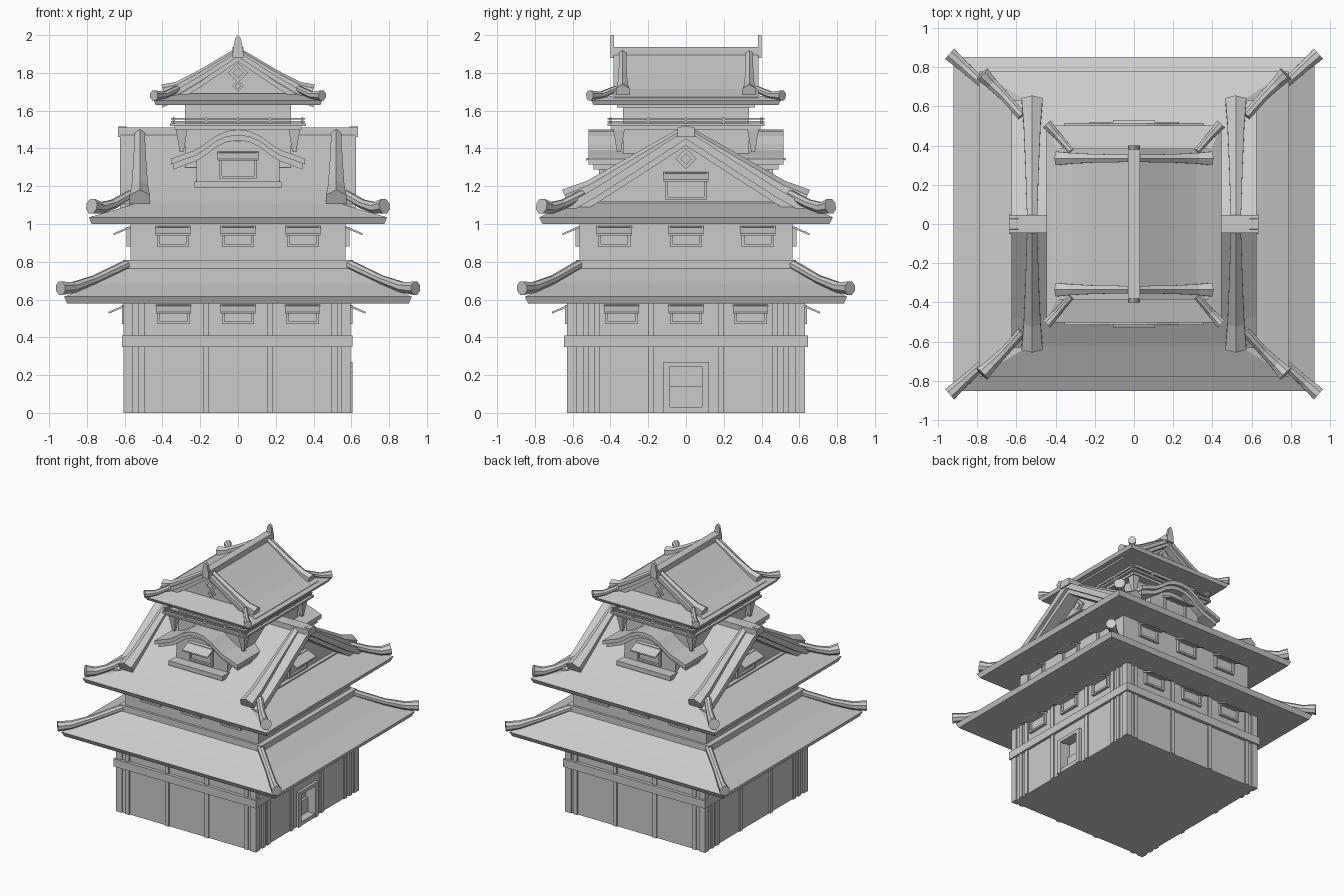
import bpy, math
from mathutils import Vector, Matrix

if "Cube" in bpy.data.objects:
    bpy.data.objects.remove(bpy.data.objects["Cube"])


def mesh(name, verts, faces, rot=0):
    me = bpy.data.meshes.new(name)
    me.from_pydata([Matrix.Rotation(math.radians(rot), 3, 'Z') @ Vector(v) for v in verts], [], faces)
    import bmesh
    bm = bmesh.new()
    bm.from_mesh(me)
    bmesh.ops.recalc_face_normals(bm, faces=bm.faces)
    bm.to_mesh(me)
    bm.free()
    ob = bpy.data.objects.new(name, me)
    bpy.context.collection.objects.link(ob)
    return ob


def skin(name, rings, rot=0):
    n = len(rings[0])
    verts = [v for r in rings for v in r]
    faces = [(i * n + j, i * n + (j + 1) % n, (i + 1) * n + (j + 1) % n, (i + 1) * n + j)
             for i in range(len(rings) - 1) for j in range(n)]
    faces += [tuple(range(n)), tuple(range(len(verts) - n, len(verts)))]
    return mesh(name, verts, faces, rot)


def loft(name, levels, c=(0, 0), rot=0):
    # stacked rectangles: half x, half y, z
    return skin(name, [[(c[0] - a, c[1] - b, z), (c[0] + a, c[1] - b, z), (c[0] + a, c[1] + b, z),
                        (c[0] - a, c[1] + b, z)] for a, b, z in levels], rot)


def box(name, x0, x1, y0, y1, z0, z1, rot=0):
    return loft(name, [((x1 - x0) / 2, (y1 - y0) / 2, z0), ((x1 - x0) / 2, (y1 - y0) / 2, z1)],
                ((x0 + x1) / 2, (y0 + y1) / 2), rot)


def prism(name, prof, y0, y1, rot=0):
    # profile in x,z extruded along y
    return skin(name, [[(u, y, z) for u, z in prof] for y in (y0, y1)], rot)


def strip(name, half, thick, y0, y1, rot=0):
    # mirrored roof sheet with vertical thickness
    top = [(-u, z) for u, z in reversed(half[1:])] + half
    n = len(top)
    verts = [(u, y, z - t) for y in (y0, y1) for t in (0, thick) for u, z in top]
    faces = []
    for i in range(n - 1):
        for a, b in ((0, n), (n, 3 * n), (3 * n, 2 * n), (2 * n, 0)):
            faces.append((a + i, a + i + 1, b + i + 1, b + i))
    for i in (0, n - 1):
        faces.append((i, n + i, 3 * n + i, 2 * n + i))
    return mesh(name, verts, faces, rot)


def tube(name, pts, radii, n=8):
    # faceted ridge roll along a path
    pts = [Vector(p) for p in pts]
    rings = []
    for i, p in enumerate(pts):
        t = (pts[min(i + 1, len(pts) - 1)] - pts[max(i - 1, 0)]).normalized()
        s = t.cross(Vector((0, 0, 1))).normalized()
        u = s.cross(t)
        rings.append([p + radii[i] * (math.cos(a) * s + math.sin(a) * u)
                      for a in [2 * math.pi * (k + .5) / n for k in range(n)]])
    return skin(name, rings)


def window(name, u, d, z0, z1, w, rot):
    # frame, recessed pane, crossbar and propped shutter
    t = .014
    for s in (-1, 1):
        e = u + s * (w - t / 2)
        box(name + "_jamb", e - t / 2, e + t / 2, -d - .02, -d + .02, z0, z1, rot)
    for z in (z0, z1 - t):
        box(name + "_rail", u - w, u + w, -d - .02, -d + .02, z, z + t, rot)
    box(name + "_pane", u - w, u + w, -d - .004, -d + .02, z0, z1, rot)
    y, h = -d, z1 + .005
    skin(name + "_shutter", [[(x, y, h), (x, y - .09, h - .04), (x, y - .09, h - .05), (x, y, h - .012)]
                             for x in (u - w - .008, u + w + .008)], rot)


def diamond(name, z, r, d, rot):
    for k, e in ((1, .015), (.55, .025)):
        prism(name, [(r * k, z), (0, z + r * k), (-r * k, z), (0, z - r * k)], -d - e, -d + .02, rot)


SIGNS = [(a, b) for a in (-1, 1) for b in (-1, 1)]

# ground floor walls with door recess
walls = box("ground_floor_walls", -.595, .585, -.62, .62, 0, .6)
cutter = box("door_cutter", .52, .7, -.085, .085, .03, .25)
cutter.hide_render = True
cutter.hide_viewport = True
cut = walls.modifiers.new("door_recess", 'BOOLEAN')
cut.object = cutter
cut.solver = 'EXACT'
box("wall_band", -.615, .605, -.645, .645, .35, .41)
for a, b in SIGNS:
    cx, cy = a * .575 - .005, b * .605
    box("corner_post", cx - .025, cx + .025, cy - .025, cy + .025, 0, .6)
for rot, d, us in ((0, .63, (-.51, -.17, .17, .51)), (180, .63, (-.51, -.17, .17, .51)),
                   (90, .595, (-.53, -.47, -.185, .185, .47, .53)), (270, .605, (-.53, -.47, -.185, .185, .47, .53))):
    for u in us:
        box("wall_post", u - .016, u + .016, -d, -d + .03, 0, .59, rot)

# door surround on the right side
for s in (-1, 1):
    box("door_jamb", .57, .605, s * .103 - .018, s * .103 + .018, 0, .27)
box("door_lintel", .57, .605, -.12, .12, .245, .27)
box("door_threshold", .57, .6, -.09, .09, 0, .03)
box("door_panel", .52, .54, -.085, .085, .03, .14)

# second floor
box("second_floor_walls", -.57, .57, -.565, .565, .76, 1.02)
box("second_floor_ledge", -.61, .61, -.583, .583, .74, .81)
for rot, d1, d2, s2 in ((0, .62, .565, .345), (90, .585, .57, .38), (180, .62, .565, .345), (270, .595, .57, .38)):
    for k in (-1, 0, 1):
        window("lower_window", k * .342, d1, .47, .57, .085, rot)
        window("upper_window", k * s2, d2, .88, .985, .085, rot)

# lower hipped roof
loft("lower_roof", [(.905, .835, .58), (.92, .853, .615), (.76, .71, .685), (.61, .58, .765)])
for a, b in SIGNS:
    tube("lower_hip_ridge", [(a * .59, b * .565, .785), (a * .76, b * .705, .705), (a * .87, b * .805, .665),
                             (a * .94, b * .868, .66)], [.026, .024, .03, .038])

# middle roof: skirt, gable sheets, ridges
loft("middle_roof_skirt", [(.775, .76, 1.0), (.79, .777, 1.035), (.5, .6, 1.12)])
mid = [(0, 1.5), (.3, 1.305), (.48, 1.19), (.63, 1.105)]
strip("middle_roof_gable", mid, .05, -.625, .625, 90)
strip("middle_bargeboard", [(u, z - .04) for u, z in mid], .045, -.6, .6, 90)
prism("middle_gable_wall", [(-.6, 1.08), (.6, 1.08), (0, 1.46)], -.5, .5, 90)
box("middle_ridge", -.635, .635, -.045, .045, 1.46, 1.51)
for a, b in SIGNS:
    tube("middle_hip_ridge", [(a * .57, b * .55, 1.155), (a * .66, b * .65, 1.105), (a * .725, b * .715, 1.085),
                              (a * .775, b * .765, 1.095)], [.026, .026, .032, .042])
    tube("middle_gable_ridge", [(a * .52, b * .03, 1.475), (a * .52, b * .3, 1.31), (a * .52, b * .5, 1.185),
                                (a * .52, b * .63, 1.125)], [.03, .04, .05, .062], 6)
for rot in (90, 270):
    window("gable_window", 0, .5, 1.13, 1.27, .11, rot)
    diamond("gable_diamond", 1.345, .055, .5, rot)
    box("gable_base_beam", -.5, .5, -.53, -.49, 1.09, 1.12, rot)
    prism("gable_pendant", [(-.05, 1.46), (-.025, 1.515), (.025, 1.515), (.05, 1.46)], -.635, -.59, rot)

# curved dormers, front and back
curve = [(0, 1.5), (.06, 1.492), (.12, 1.465), (.18, 1.42), (.23, 1.39), (.29, 1.37), (.355, 1.345)]
strip("curved_dormer_roof", curve, .03, -.515, .515)
strip("curved_dormer_trim", [(u * .96, z - .022) for u, z in curve], .035, -.49, .49)
prism("dormer_wall", [(-.22, 1.18), (.22, 1.18), (.22, 1.36), (.1, 1.44), (-.1, 1.44), (-.22, 1.36)], -.44, .44)
box("dormer_sill", -.23, .23, -.52, .52, 1.19, 1.225)
for rot in (0, 180):
    window("dormer_window", 0, .44, 1.24, 1.38, .1, rot)

# top floor with balcony
box("top_floor_walls", -.28, .28, -.333, .333, 1.3, 1.66)
box("balcony_floor", -.335, .335, -.395, .395, 1.5, 1.518)
box("balcony_deck", -.36, .36, -.415, .415, 1.518, 1.532)
for s in (-1, 1):
    for z in (1.541, 1.556):
        box("balcony_rail_front", -.355, .355, s * .4 - .005, s * .4 + .005, z - .004, z + .004)
        box("balcony_rail_side", s * .34 - .005, s * .34 + .005, -.415, .415, z - .004, z + .004)
    for k in range(-2, 3):
        box("rail_post_front", k * .17 - .006, k * .17 + .006, s * .4 - .006, s * .4 + .006, 1.53, 1.565)
        box("rail_post_side", s * .34 - .006, s * .34 + .006, k * .2 - .006, k * .2 + .006, 1.53, 1.565)
for a, b in SIGNS:
    loft("balcony_bracket", [(.01, .01, 1.38), (.03, .03, 1.5)], (a * .298, b * .355))

# top roof: skirt, gable sheets, ridges
loft("top_roof_skirt", [(.435, .49, 1.63), (.447, .503, 1.655), (.37, .33, 1.692)])
top = [(0, 1.915), (.2, 1.785), (.32, 1.715), (.42, 1.672)]
strip("top_roof_gable", top, .03, -.385, .385)
strip("top_bargeboard", [(u * .95, z - .025) for u, z in top], .03, -.365, .365)
prism("top_gable_wall", [(-.38, 1.67), (.38, 1.67), (0, 1.89)], -.315, .315)
box("top_ridge", -.03, .03, -.39, .39, 1.89, 1.937)
for a, b in SIGNS:
    tube("top_hip_ridge", [(a * .32, b * .37, 1.715), (a * .39, b * .45, 1.682), (a * .445, b * .51, 1.68)],
         [.018, .02, .029])
    tube("top_gable_ridge", [(a * .02, b * .335, 1.9), (a * .2, b * .335, 1.79), (a * .32, b * .335, 1.722),
                             (a * .395, b * .335, 1.7)], [.022, .025, .032, .04], 6)
for rot in (0, 180):
    diamond("top_diamond", 1.8, .053, .315, rot)
    diamond("top_small_diamond", 1.73, .03, .315, rot)
    prism("ridge_finial", [(-.03, 1.88), (.03, 1.88), (.026, 1.93), (.014, 1.985), (0, 2.0),
                           (-.014, 1.985), (-.026, 1.93)], -.4, -.38, rot)
